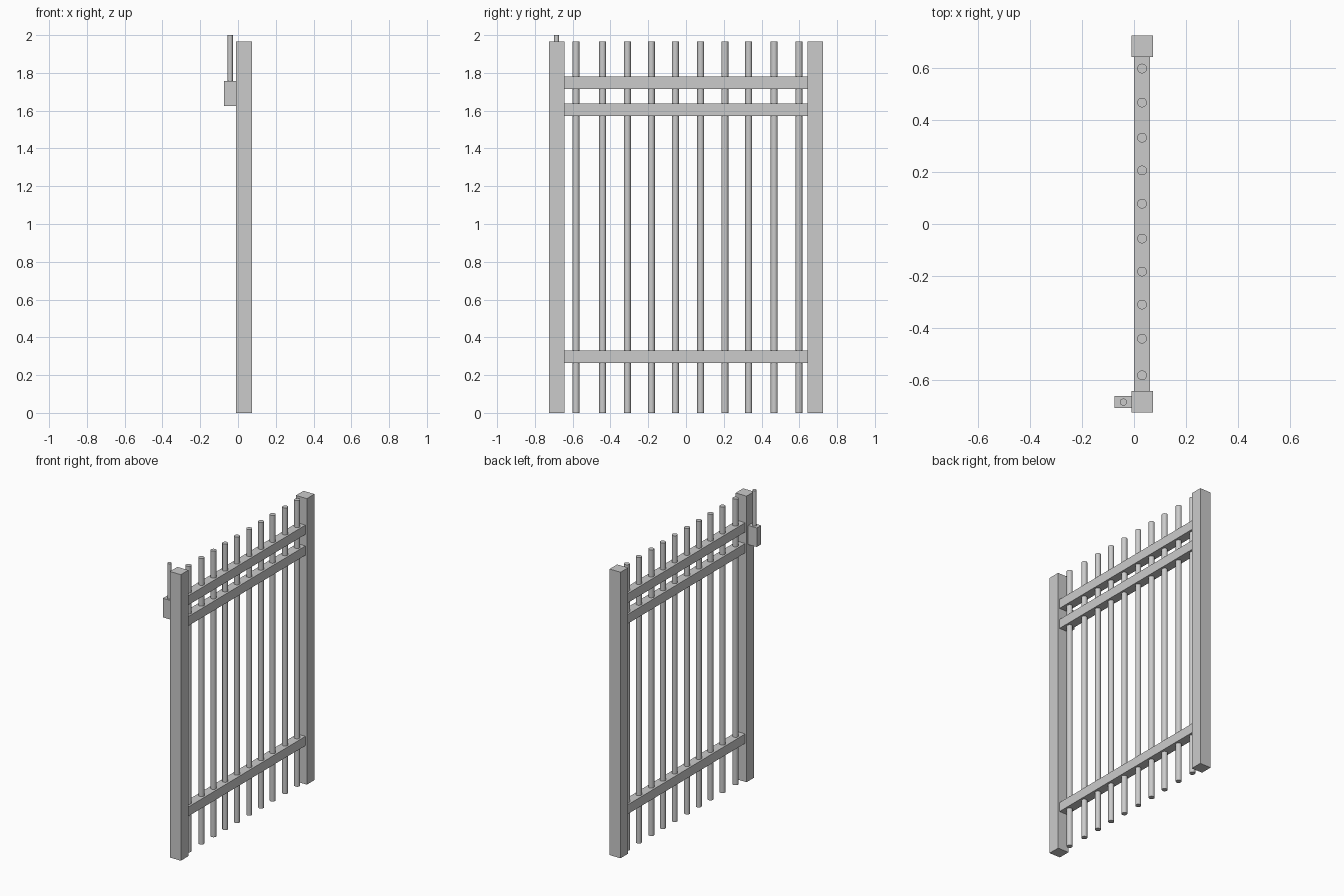
import bpy

if "Cube" in bpy.data.objects:
    bpy.data.objects.remove(bpy.data.objects["Cube"])


def box(name, x, y, z):
    """Box from (min, max) ranges on each axis."""
    bpy.ops.mesh.primitive_cube_add(size=1, location=[sum(r) / 2 for r in (x, y, z)])
    ob = bpy.context.object
    ob.name = name
    ob.scale = [r[1] - r[0] for r in (x, y, z)]
    bpy.ops.object.transform_apply(location=False, rotation=False, scale=True)
    return ob


def rod(name, x, y, z, radius):
    """Smooth vertical cylinder over the z range."""
    bpy.ops.mesh.primitive_cylinder_add(vertices=32, radius=radius, depth=z[1] - z[0],
                                        location=(x, y, sum(z) / 2))
    ob = bpy.context.object
    ob.name = name
    bpy.ops.object.shade_smooth_by_angle()
    return ob


HEIGHT = 1.965
POST_IN, POST_OUT = 0.643, 0.725

# Square end posts
box("near_post", (-0.01, 0.073), (-POST_OUT, -POST_IN), (0, HEIGHT))
box("far_post", (-0.01, 0.073), (POST_IN, POST_OUT), (0, HEIGHT))

# Horizontal rails
for name, z in (("bottom_rail", 0.297), ("middle_rail", 1.605), ("top_rail", 1.748)):
    box(name, (0.0, 0.062), (-POST_IN, POST_IN), (z - 0.032, z + 0.032))

# Slightly unevenly spaced round bars
for i, y in enumerate((-0.582, -0.441, -0.31, -0.183, -0.056,
                       0.078, 0.206, 0.332, 0.467, 0.598)):
    rod(f"bar_{i + 1}", 0.031, y, (0, HEIGHT), 0.0185)

# Lock box with its upright rod
box("lock_box", (-0.075, -0.01), (-0.708, -0.661), (1.626, 1.757))
rod("lock_rod", -0.041, -0.685, (1.757, 2.0), 0.0135)
